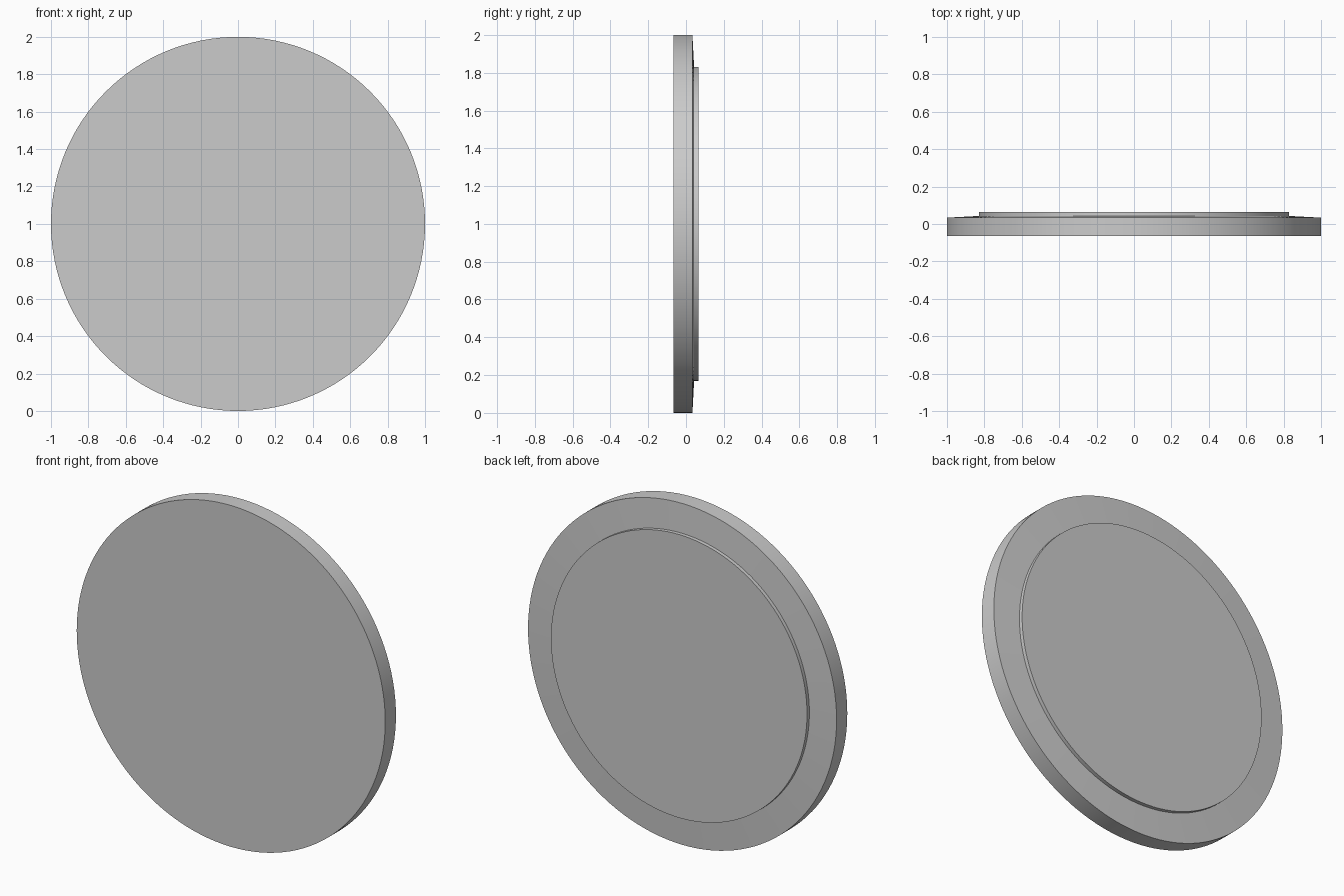
import bpy, bmesh, math
from mathutils import Vector

if "Cube" in bpy.data.objects:
    bpy.data.objects.remove(bpy.data.objects["Cube"])

SEGMENTS = 128

# half profile as (radius, y): flat front, straight rim, shallow cone, raised back plate
profile = [(1.0, -0.065), (1.0, 0.034), (0.83, 0.043), (0.83, 0.065)]

bm = bmesh.new()
rings = []
for r, y in profile:
    rings.append([bm.verts.new(Vector((r * math.cos(a), y, 1 + r * math.sin(a))))
                  for a in (2 * math.pi * i / SEGMENTS for i in range(SEGMENTS))])

# side bands
for lower, upper in zip(rings, rings[1:]):
    for i in range(SEGMENTS):
        j = (i + 1) % SEGMENTS
        bm.faces.new((lower[i], lower[j], upper[j], upper[i]))

# front and back caps
bm.faces.new(rings[0])
bm.faces.new(rings[-1])
bmesh.ops.recalc_face_normals(bm, faces=bm.faces)

mesh = bpy.data.meshes.new("round_disc")
bm.to_mesh(mesh)
bm.free()
disc = bpy.data.objects.new("round_disc", mesh)
bpy.context.collection.objects.link(disc)

# smooth rim with crisp edges, including the shallow cone's borders
bpy.context.view_layer.objects.active = disc
disc.select_set(True)
bpy.ops.object.shade_smooth_by_angle(angle=math.radians(30))
